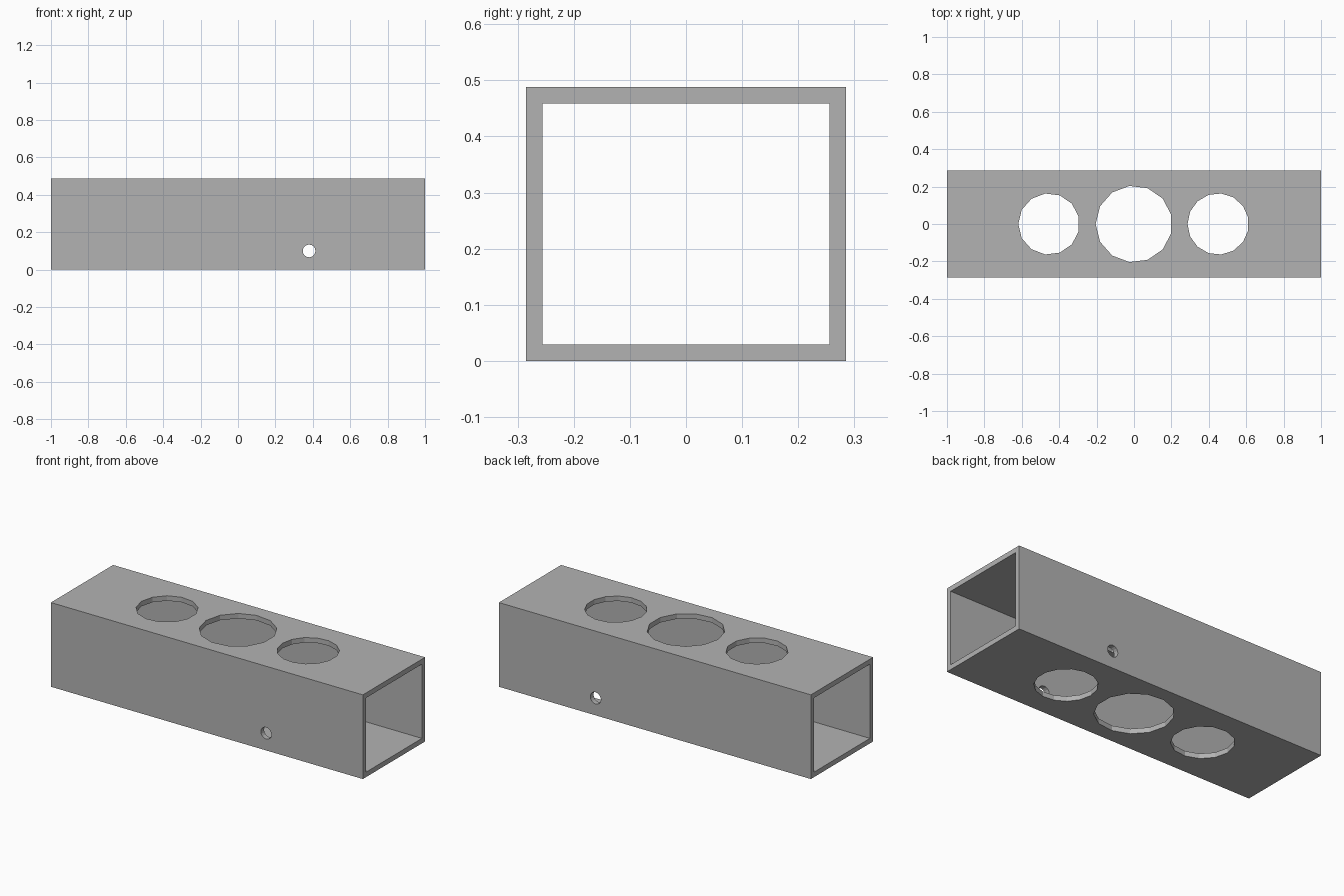
import bpy
import bmesh
import math
from mathutils import Matrix

cube = bpy.data.objects.get("Cube")
if cube:
    bpy.data.objects.remove(cube, do_unlink=True)

LENGTH, WIDTH, HEIGHT, WALL = 2.0, 0.57, 0.488, 0.029

grey = bpy.data.materials.new("plain grey")
grey.use_nodes = True
colour = (0.45, 0.45, 0.45, 1)
grey.diffuse_color = colour
grey.node_tree.nodes["Principled BSDF"].inputs["Base Color"].default_value = colour


def new_object(name, bm):
    bmesh.ops.recalc_face_normals(bm, faces=bm.faces)
    mesh = bpy.data.meshes.new(name)
    bm.to_mesh(mesh)
    bm.free()
    mesh.materials.append(grey)
    obj = bpy.data.objects.new(name, mesh)
    bpy.context.collection.objects.link(obj)
    return obj


# Square tube: a rectangular ring extruded along its length
def ring_corners(bm, inset):
    y, low, high = WIDTH / 2 - inset, inset, HEIGHT - inset
    return [bm.verts.new((-LENGTH / 2, *p))
            for p in ((-y, low), (y, low), (y, high), (-y, high))]


bm = bmesh.new()
outer, inner = ring_corners(bm, 0), ring_corners(bm, WALL)
ring = [bm.faces.new((outer[i - 1], outer[i], inner[i], inner[i - 1]))
        for i in range(4)]
result = bmesh.ops.extrude_face_region(bm, geom=ring, use_keep_orig=True)
moved = [v for v in result["geom"] if isinstance(v, bmesh.types.BMVert)]
bmesh.ops.translate(bm, verts=moved, vec=(LENGTH, 0, 0))
tube = new_object("square_tube", bm)


# Drill through both opposite walls
def drill(name, radius, sides, location, axis):
    turn = Matrix.Rotation(math.pi / 2, 4, "X") if axis == "Y" else Matrix()
    spin = Matrix.Rotation(math.pi, 4, "Z")
    bm = bmesh.new()
    circle = [(radius * math.cos(math.tau * i / sides),
               radius * math.sin(math.tau * i / sides)) for i in range(sides)]
    base = bm.faces.new([bm.verts.new((*p, -0.5)) for p in circle])
    result = bmesh.ops.extrude_face_region(bm, geom=[base], use_keep_orig=True)
    top = [v for v in result["geom"] if isinstance(v, bmesh.types.BMVert)]
    bmesh.ops.translate(bm, verts=top, vec=(0, 0, 1))
    bm.transform(Matrix.Translation(location) @ turn @ spin)
    cutter = new_object(name, bm)
    cutter.hide_render = True
    cut = tube.modifiers.new(name, "BOOLEAN")
    cut.operation, cut.solver, cut.object = "DIFFERENCE", "EXACT", cutter
    return cutter


# Row of large holes through the top and bottom
cutters = []
for x, radius, sides in ((-0.785, 0.082, 20), (-0.455, 0.164, 13),
                         (0, 0.205, 13), (0.45, 0.164, 15), (0.78, 0.082, 20)):
    cutters.append(drill("top_hole", radius, sides, (x, 0, HEIGHT / 2), "Z"))

# Screw holes through the front and back
for x in (-0.84, 0.38):
    for z in (0.1, 0.393):
        cutters.append(drill("screw_hole", 0.034, 16, (x, 0, z), "Y"))

# Bake the holes and discard the cutters
depsgraph = bpy.context.evaluated_depsgraph_get()
baked = bpy.data.meshes.new_from_object(tube.evaluated_get(depsgraph))
tube.modifiers.clear()
tube.data = baked
for cutter in cutters:
    bpy.data.objects.remove(cutter, do_unlink=True)
